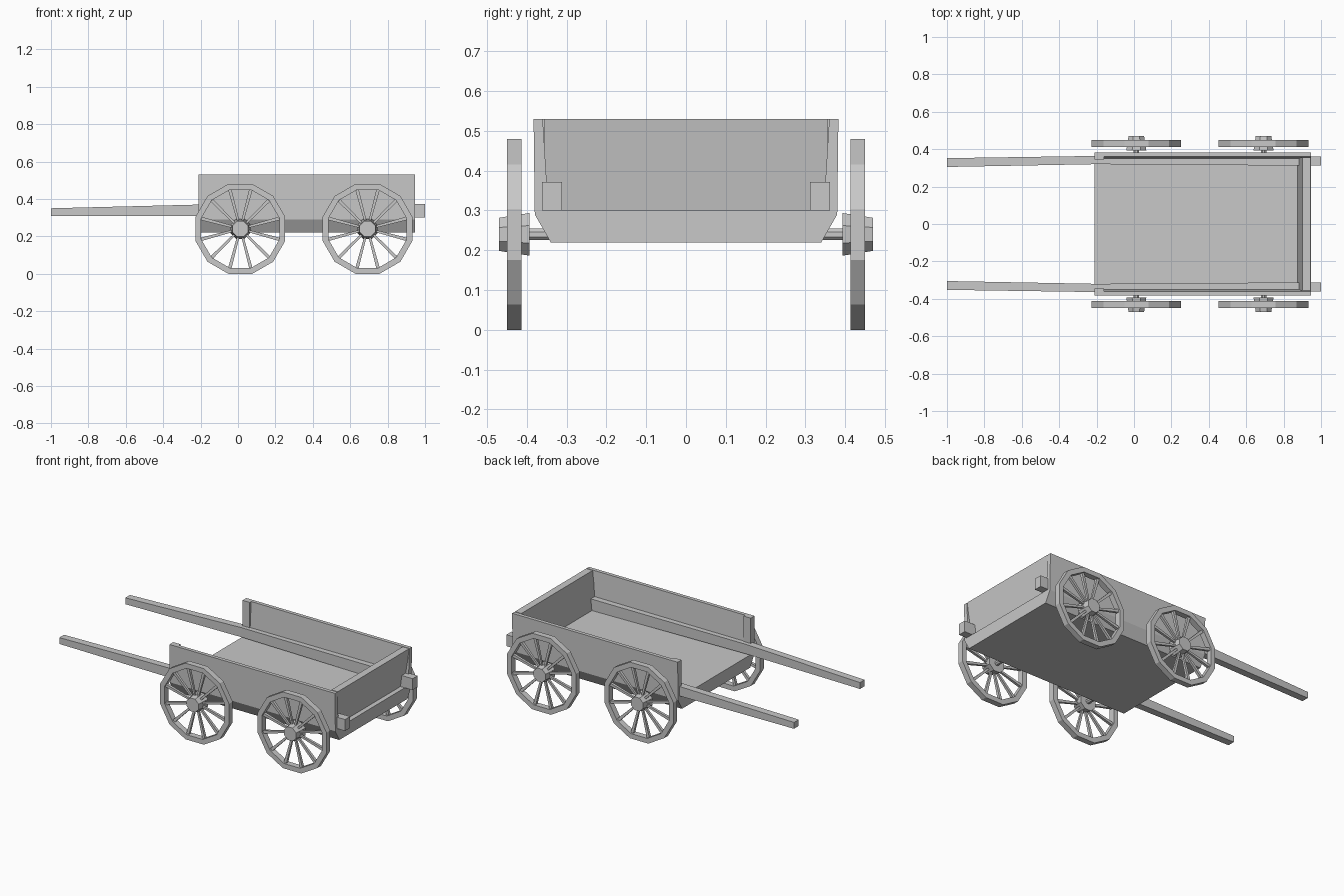
import bpy, bmesh
from math import cos, sin, pi, radians
from mathutils import Vector, Matrix

cube = bpy.data.objects.get("Cube")
if cube:
    bpy.data.objects.remove(cube, do_unlink=True)

wood = bpy.data.materials.new("plain_grey")
wood.use_nodes = True
wood.diffuse_color = (0.58, 0.58, 0.58, 1)
wood.node_tree.nodes["Principled BSDF"].inputs["Base Color"].default_value = wood.diffuse_color


def loft(bm, rings, closed=False):
    """Skin a list of equal-length rings; cap the ends, or close into a loop."""
    rows = [[bm.verts.new(p) for p in ring] for ring in rings]
    n = len(rows[0])
    pairs = list(zip(rows, rows[1:]))
    if closed:
        pairs.append((rows[-1], rows[0]))
    else:
        bm.faces.new(rows[0])
        bm.faces.new(rows[-1])
    for a, b in pairs:
        for i in range(n):
            j = (i + 1) % n
            bm.faces.new((a[i], a[j], b[j], b[i]))


def finish(name, bm):
    bmesh.ops.recalc_face_normals(bm, faces=bm.faces)
    mesh = bpy.data.meshes.new(name)
    bm.to_mesh(mesh)
    bm.free()
    mesh.materials.append(wood)
    obj = bpy.data.objects.new(name, mesh)
    bpy.context.collection.objects.link(obj)
    return obj


def solid(name, rings):
    bm = bmesh.new()
    loft(bm, rings)
    return finish(name, bm)


def along_x(profile, x0, x1):
    return [[(x, y, z) for y, z in profile] for x in (x0, x1)]


def rect(x, y0, y1, z0, z1):
    return [(x, y0, z0), (x, y1, z0), (x, y1, z1), (x, y0, z1)]


def circle(radius, y, sides):
    """Ring around the y axis, with a flat at the bottom."""
    step = 2 * pi / sides
    return [(radius * cos((i + .5) * step), y, radius * sin((i + .5) * step))
            for i in range(sides)]


FRONT, REAR = -0.21, 0.945
AXLE_Z, SPOKES = 0.24, 12

# Floor with chamfered lower sides
solid("floor", along_x([(-.34, .22), (.34, .22), (.38, .29), (.38, .30),
                        (-.38, .30), (-.38, .29)], FRONT, REAR))

# Leaning tailboard
tail = [(.875, .30), (.915, .30), (.945, .53), (.90, .53)]
solid("tailboard", [[(x, y, z) for x, z in tail] for y in (-.355, .355)])


def wheel(name, x, side):
    bm = bmesh.new()
    # Twelve-sided rim
    k = 1 / cos(pi / SPOKES)
    loft(bm, [circle(r * k, y, SPOKES) for r, y in
              ((.24, .413), (.24, .45), (.209, .45), (.209, .413))], closed=True)
    # Tapered hub
    loft(bm, [circle(.058, .393, 8), circle(.045, .47, 8)])
    # Spokes, running to the rim corners
    for i in range(SPOKES):
        turn = Matrix.Rotation((i + .5) * 2 * pi / SPOKES, 3, 'Y')
        rings = []
        for r, w in ((.035, .006), (.215, .009)):
            rings.append([turn @ Vector((r, .431 + a * w, b * w))
                          for a, b in ((-1, -1), (1, -1), (1, 1), (-1, 1))])
        loft(bm, rings)
    bmesh.ops.scale(bm, vec=(1, side, 1), verts=bm.verts)
    bmesh.ops.translate(bm, vec=(x, 0, AXLE_Z), verts=bm.verts)
    finish(name, bm)


for side, label in ((1, "back"), (-1, "front")):
    # Side board, thicker at its foot
    board = [(.345, .29), (.38, .29), (.383, .53), (.36, .53)]
    solid(label + "_side_board",
          along_x([(side * y, z) for y, z in board], FRONT, REAR))
    # Small post inside the open end
    solid(label + "_end_post",
          [rect(x, side * .345, side * .365, .36, .53) for x in (FRONT, FRONT + .05)])
    # Long shaft running through the bed and out behind
    solid(label + "_shaft", [rect(-1, side * .305, side * .352, .31, .35),
                             rect(-.2, side * .32, side * .364, .31, .37),
                             rect(.9, side * .312, side * .362, .30, .372),
                             rect(1, side * .312, side * .362, .30, .372)])
    # Wheels
    for x, end in ((.0125, "fore"), (.6925, "rear")):
        wheel(f"{label}_{end}_wheel", x, side)

# Axles
for x, end in ((.0125, "fore"), (.6925, "rear")):
    ring = circle(.016, 0, 8)
    solid(end + "_axle", [[(x + a, y, AXLE_Z + b) for a, _, b in ring]
                          for y in (-.42, .42)])
